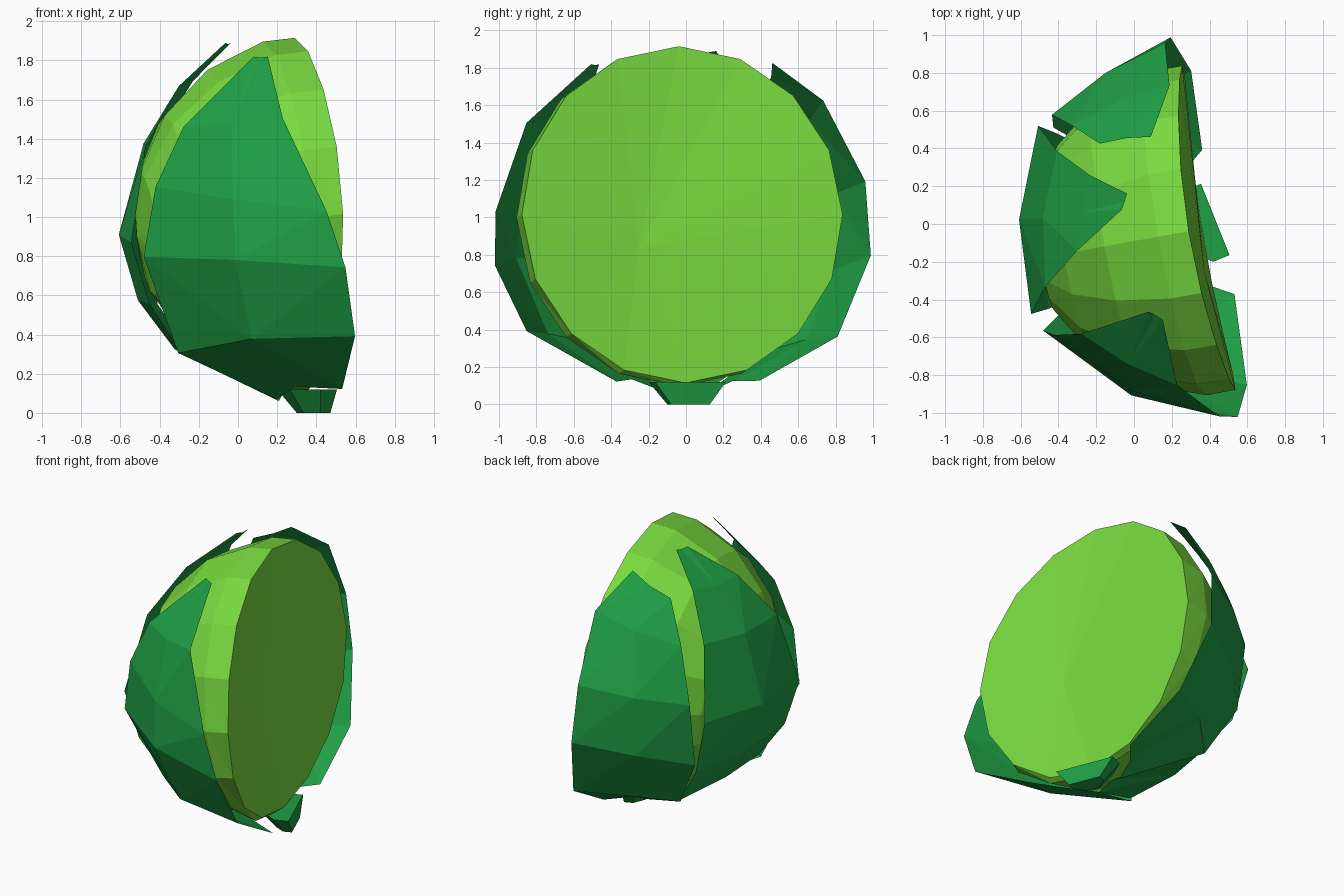
import bpy, bmesh
from math import radians, sin, cos
from mathutils import Vector, Matrix

if "Cube" in bpy.data.objects:
    bpy.data.objects.remove(bpy.data.objects["Cube"])

CENTRE = Vector((0.39, -0.02, 1.015))
CUT = Vector((1, 0.18, 0.12)).normalized()      # direction the cut face looks


def material(name, rgb):
    m = bpy.data.materials.new(name)
    m.diffuse_color = (*rgb, 1)
    m.use_nodes = True
    m.node_tree.nodes["Principled BSDF"].inputs["Base Color"].default_value = m.diffuse_color
    return m


LIGHT = material("light_green", (0.19, 0.70, 0.05))
DARK = material("dark_green", (0.014, 0.35, 0.06))


def finish(bm, name, mat):
    bmesh.ops.recalc_face_normals(bm, faces=bm.faces)
    me = bpy.data.meshes.new(name)
    bm.to_mesh(me)
    bm.free()
    me.materials.append(mat)
    ob = bpy.data.objects.new(name, me)
    bpy.context.collection.objects.link(ob)
    return ob


def halve(bm, co, normal):
    """Cut the mesh by a plane, cap it and return the cap faces."""
    geom = bm.verts[:] + bm.edges[:] + bm.faces[:]
    cut = bmesh.ops.bisect_plane(bm, geom=geom, plane_co=co, plane_no=normal,
                                 clear_outer=True)["geom_cut"]
    edges = [e for e in cut if isinstance(e, bmesh.types.BMEdge)]
    return bmesh.ops.edgeloop_fill(bm, edges=edges)["faces"]


# Halved head: a faceted dome with a slightly hollow cut face
bm = bmesh.new()
bmesh.ops.create_uvsphere(bm, u_segments=16, v_segments=9, radius=1)
cap = halve(bm, (0, 0, 0), (0, 0, 1))
place = (Matrix.Translation(CENTRE) @ CUT.to_track_quat('Z', 'Y').to_matrix().to_4x4()
         @ Matrix.Diagonal((0.885, 0.92, 0.93, 1)))
bm.transform(place)
hub = bmesh.ops.poke(bm, faces=cap)["verts"][0]
hub.co = (0, -0.25, 0.84)
for v in [hub] + [e.other_vert(hub) for e in hub.link_edges]:
    y, z = v.co.y, v.co.z
    v.co.x = 0.32 - 0.16 * y + 0.1 * y * y - 0.04 * (z - 1)
bmesh.ops.triangulate(bm, faces=[f for f in bm.faces if len(f.verts) == 4])
finish(bm, "cut_head", LIGHT)


def on_sphere(az, el, r):
    """az: 0 front, 90 left, 180 back; el: height angle."""
    a, e = radians(az), radians(el)
    return CENTRE + r * Vector((-sin(a) * cos(e), -cos(a) * cos(e), sin(e)))


def leaf(name, rows):
    """Each row: azimuth and height of both edges, then radius."""
    bm = bmesh.new()
    grid = []
    for a0, e0, a1, e1, r in rows:
        flat = 1 - 0.045 * min(1, (a1 - a0) / 60)      # wide rows hug the head
        grid.append([bm.verts.new(on_sphere(a0 + (a1 - a0) * t, e0 + (e1 - e0) * t,
                                            r * (flat if t == 0.5 else 1)))
                     for t in (0, 0.5, 1)])
    for lo, hi in zip(grid, grid[1:]):
        for i in range(2):
            bm.faces.new((lo[i], lo[i + 1], hi[i + 1], hi[i]))
    bmesh.ops.triangulate(bm, faces=bm.faces[:])
    finish(bm, name, DARK)


# Outer leaves wrapped up from the stem
leaf("front_leaf", [(-22, -67, 62, -77, 0.97), (-14, -36, 62, -42, 1.06),
                    (-9, -15, 58, -12, 1.05), (-3.5, 1, 55, 8, 1.0),
                    (11, 30, 50, 27, 0.98), (26, 56, 35, 56, 0.97)])
leaf("side_leaf", [(62, -76, 125, -77, 0.97), (62, -42, 124, -46, 1.04),
                   (63, -26, 122, -26, 1.05), (64, -8, 121, -4, 1.05),
                   (70, 21, 117, 24, 0.98), (80, 43, 114, 45, 0.96),
                   (102, 62, 113, 62, 0.99)])
leaf("back_leaf", [(125, -77, 176, -65, 0.98), (124, -44, 174, -38, 1.06),
                   (123, -22, 169, -12, 1.05), (126, 3, 167, 10, 1.02),
                   (127, 25, 165, 38, 0.99), (128, 43, 148, 55, 0.99)])

# Stem stub, cut a little more steeply than the head
bm = bmesh.new()
bmesh.ops.create_cone(bm, cap_ends=True, segments=8, radius1=0.12, radius2=0.22, depth=0.12,
                      matrix=Matrix.Translation((0.42, 0.02, 0.06)))
halve(bm, (0.44, 0, 0), Vector((1, 0.4, 0)).normalized())
finish(bm, "stem", DARK)
